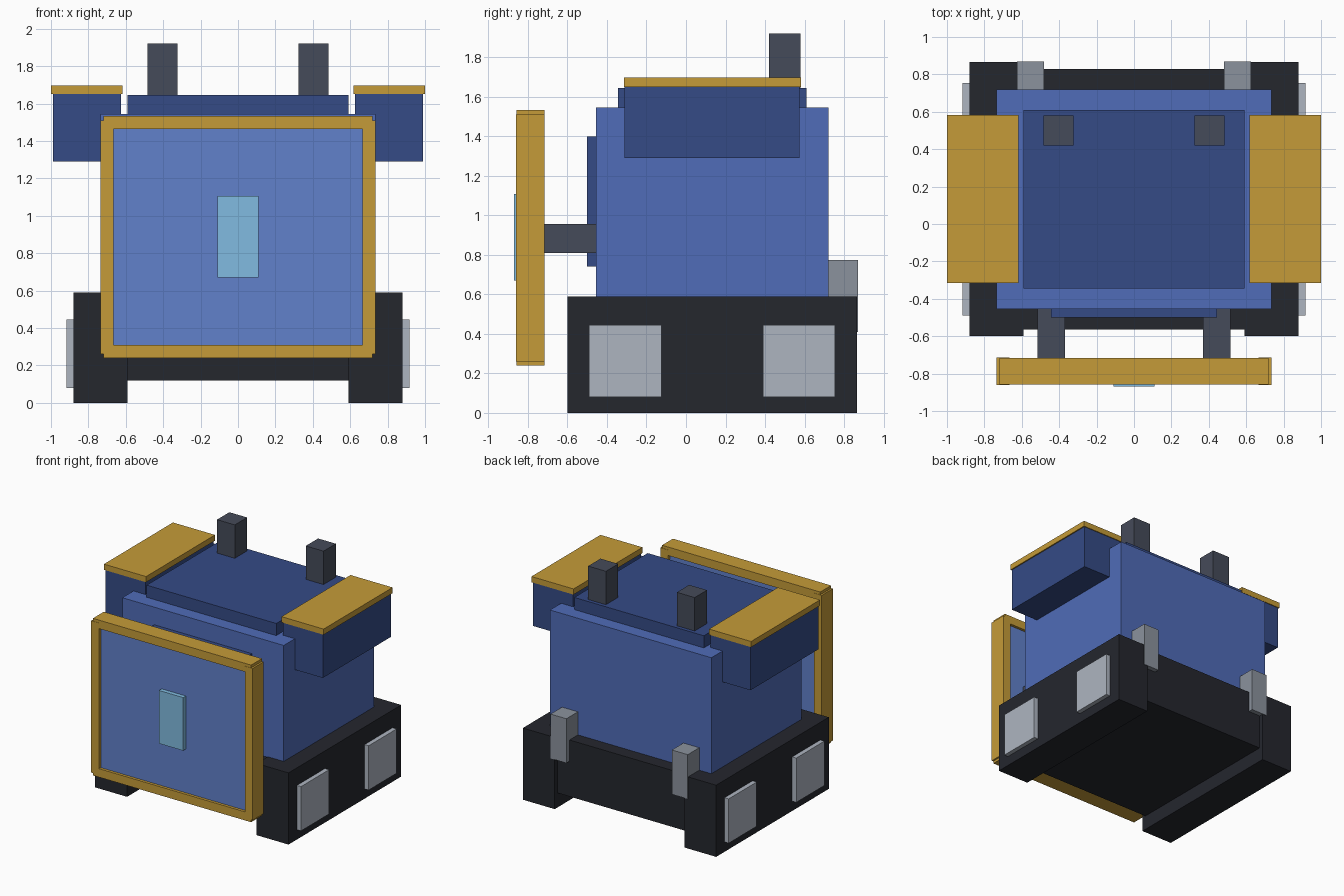
import bpy

if "Cube" in bpy.data.objects:
    bpy.data.objects.remove(bpy.data.objects["Cube"])


def material(name, r, g, b, a=1.0):
    m = bpy.data.materials.new(name)
    m.diffuse_color = (r, g, b, a)
    m.use_nodes = True
    m.node_tree.nodes["Principled BSDF"].inputs["Base Color"].default_value = m.diffuse_color
    return m


BLUE = material("blue", 0.08, 0.15, 0.48)
NAVY = material("navy", 0.035, 0.07, 0.24)
GOLD = material("gold", 0.56, 0.33, 0.04)
BLACK = material("black", 0.018, 0.02, 0.027)
DARK = material("dark_grey", 0.06, 0.07, 0.1)
STEEL = material("steel", 0.26, 0.29, 0.34)
SILVER = material("silver", 0.42, 0.46, 0.53)
GLASS = material("shield_glass", 0.12, 0.22, 0.6, 0.7)
CYAN = material("window_glass", 0.22, 0.5, 0.75)


def box(name, mat, x, y, z):
    """Box spanning the (min, max) ranges x, y and z."""
    x0, x1 = sorted(x)
    (y0, y1), (z0, z1) = y, z
    verts = [(i, j, k) for i in (x0, x1) for j in (y0, y1) for k in (z0, z1)]
    faces = [(0, 1, 3, 2), (4, 6, 7, 5), (0, 4, 5, 1),
             (2, 3, 7, 6), (0, 2, 6, 4), (1, 5, 7, 3)]
    me = bpy.data.meshes.new(name)
    me.from_pydata(verts, [], faces)
    me.materials.append(mat)
    ob = bpy.data.objects.new(name, me)
    bpy.context.collection.objects.link(ob)
    return ob


def pair(name, mat, x, y, z):
    """The same box on the right and left sides."""
    box(name + "_right", mat, x, y, z)
    box(name + "_left", mat, (-x[0], -x[1]), y, z)


# Chassis, tracks and side plates
box("chassis", BLACK, (-0.59, 0.59), (-0.565, 0.83), (0.12, 0.585))
pair("track", BLACK, (0.59, 0.88), (-0.60, 0.865), (0, 0.59))
for label, y in (("front", (-0.49, -0.125)), ("rear", (0.39, 0.755))):
    pair(label + "_wheel_plate", SILVER, (0.875, 0.917), y, (0.08, 0.445))

# Body with chest panel and roof
box("body", BLUE, (-0.735, 0.735), (-0.455, 0.72), (0.585, 1.545))
box("chest_panel", NAVY, (-0.445, 0.445), (-0.50, -0.45), (0.74, 1.40))
box("roof", NAVY, (-0.59, 0.59), (-0.345, 0.61), (1.54, 1.645))

# Shoulders, roof stacks and rear exhausts
pair("shoulder", NAVY, (0.625, 0.99), (-0.31, 0.575), (1.29, 1.655))
pair("shoulder_cap", GOLD, (0.617, 1.0), (-0.315, 0.582), (1.65, 1.697))
pair("roof_stack", DARK, (0.323, 0.485), (0.42, 0.58), (1.64, 1.92))
pair("rear_exhaust", STEEL, (0.48, 0.625), (0.72, 0.87), (0.41, 0.775))

# Front shield: arms, glass, frame and window
pair("shield_arm", DARK, (0.37, 0.515), (-0.74, -0.45), (0.81, 0.955))
box("shield_panel", GLASS, (-0.68, 0.68), (-0.835, -0.74), (0.30, 1.475))
pair("shield_side_bar", GOLD, (0.665, 0.735), (-0.86, -0.715), (0.26, 1.51))
box("shield_top_bar", GOLD, (-0.72, 0.72), (-0.858, -0.717), (1.463, 1.533))
box("shield_bottom_bar", GOLD, (-0.72, 0.72), (-0.858, -0.717), (0.24, 0.31))
box("shield_window", CYAN, (-0.11, 0.11), (-0.87, -0.83), (0.67, 1.107))
